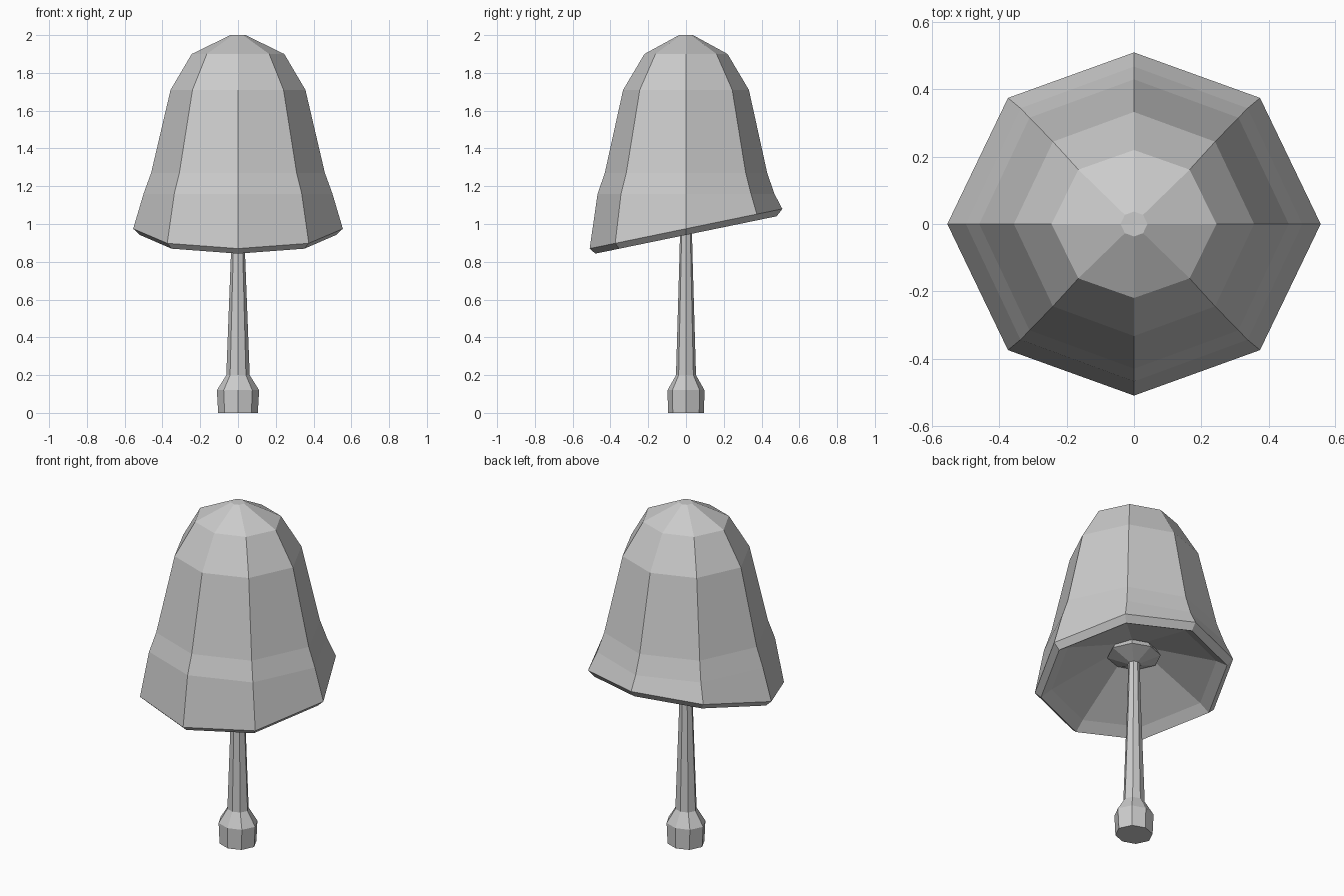
import bpy
import bmesh

if "Cube" in bpy.data.objects:
    bpy.data.objects.remove(bpy.data.objects["Cube"], do_unlink=True)

grey = bpy.data.materials.new("plain grey")
grey.use_nodes = True
colour = (0.6, 0.6, 0.6, 1)
grey.diffuse_color = colour
grey.node_tree.nodes["Principled BSDF"].inputs["Base Color"].default_value = colour

# Slightly squashed octagon, with corners on the axes
DX, DY = 0.675, 0.735
OCTAGON = [(1, 0), (DX, DY), (0, 1), (-DX, DY), (-1, 0), (-DX, -DY), (0, -1), (DX, -DY)]


def loft(name, rings):
    """Skin a closed solid over octagonal rings of (x radius, y radius, height, tilt)."""
    bm = bmesh.new()
    loops = []
    for rx, ry, z, tilt in rings:
        loops.append([bm.verts.new((rx * x, ry * y, z + tilt * ry * y)) for x, y in OCTAGON])
    for low, high in zip(loops, loops[1:]):
        for i in range(len(OCTAGON)):
            j = (i + 1) % len(OCTAGON)
            bm.faces.new((low[i], low[j], high[j], high[i]))
    bm.faces.new(loops[0])
    bm.faces.new(loops[-1])
    bmesh.ops.recalc_face_normals(bm, faces=bm.faces)
    mesh = bpy.data.meshes.new(name)
    bm.to_mesh(mesh)
    bm.free()
    mesh.materials.append(grey)
    obj = bpy.data.objects.new(name, mesh)
    bpy.context.collection.objects.link(obj)
    return obj


# Bell-shaped cap: crown down to the tilted rim, then the hollow underside
TILT = 0.206
loft("mushroom_cap", [
    (0.04, 0.037, 2.0, 0),
    (0.245, 0.22, 1.9, 0),
    (0.357, 0.333, 1.71, 0),
    (0.46, 0.43, 1.27, 0),
    (0.50, 0.468, 1.16, 0),
    (0.555, 0.51, 0.975, TILT),
    (0.52, 0.48, 0.942, TILT),
    (0.46, 0.425, 0.98, TILT),
    (0.11, 0.10, 1.13, 0.1),
])

# Stem: bulbous foot, slim taper and a flared collar under the cap
loft("mushroom_stem", [
    (0.105, 0.095, 0, 0),
    (0.112, 0.098, 0.12, 0),
    (0.062, 0.053, 0.2, 0),
    (0.037, 0.034, 0.85, 0),
    (0.032, 0.03, 1.05, 0),
    (0.148, 0.14, 1.095, 0),
    (0.125, 0.118, 1.13, 0),
])
